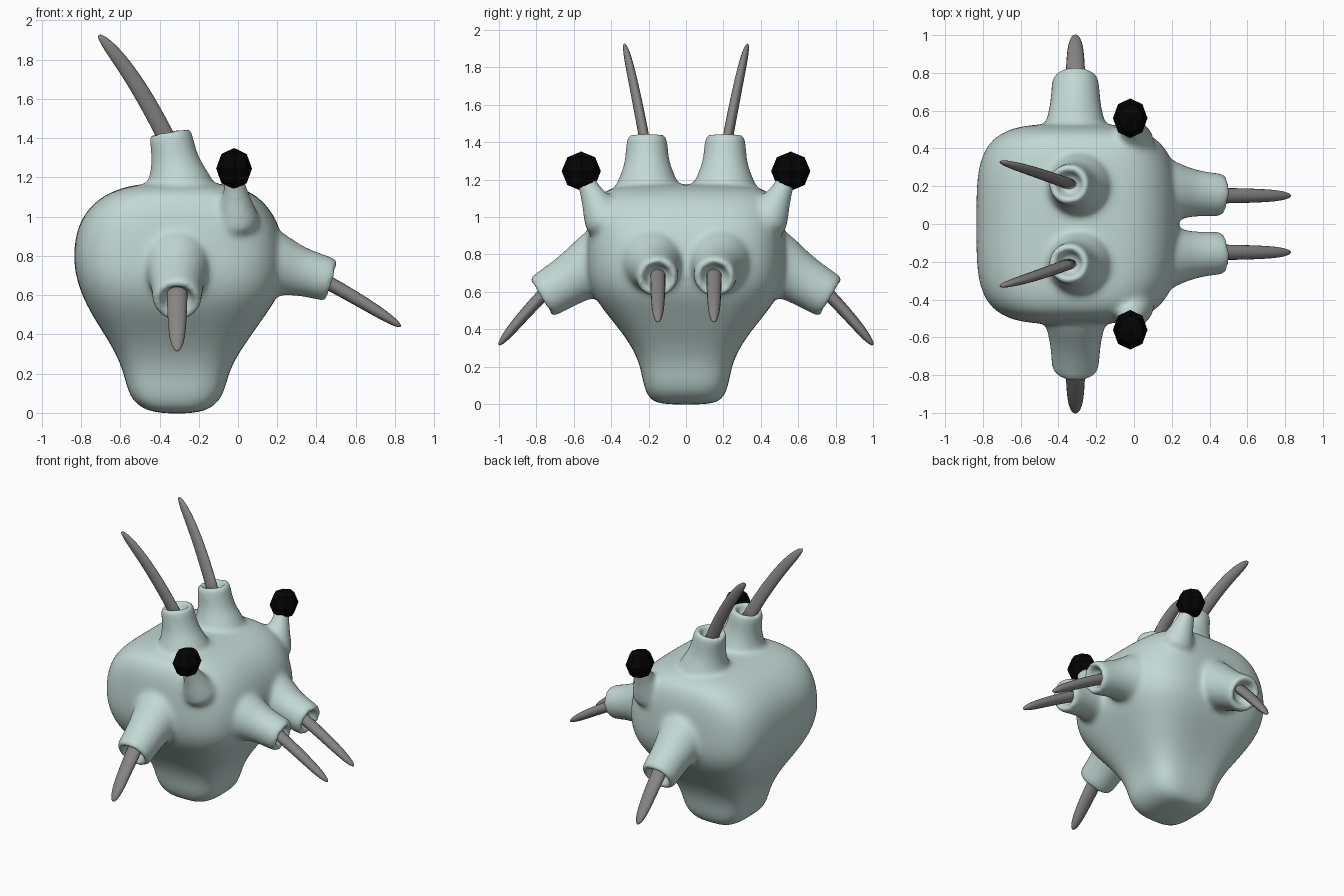
import bpy, bmesh
from math import sin, cos, tau
from mathutils import Vector

if "Cube" in bpy.data.objects:
    bpy.data.objects.remove(bpy.data.objects["Cube"])


def material(name, color):
    m = bpy.data.materials.new(name)
    m.use_nodes = True
    m.diffuse_color = (*color, 1)
    bsdf = m.node_tree.nodes["Principled BSDF"]
    bsdf.inputs["Base Color"].default_value = (*color, 1)
    bsdf.inputs["Roughness"].default_value = 0.7
    return m


SKIN = material("pale teal skin", (0.54, 0.69, 0.66))
HORN = material("grey horn", (0.25, 0.235, 0.235))
EYE = material("black eye", (0.001, 0.001, 0.001))


def loft(bm, rings):
    """Skin a list of point rings and cap both ends."""
    loops = [[bm.verts.new(p) for p in ring] for ring in rings]
    n = len(loops[0])
    faces = [bm.faces.new((a[i], a[(i + 1) % n], b[(i + 1) % n], b[i]))
             for a, b in zip(loops, loops[1:]) for i in range(n)]
    faces += [bm.faces.new(loops[0][::-1]), bm.faces.new(loops[-1])]
    bmesh.ops.recalc_face_normals(bm, faces=faces)


def ellipse(center, u, v, n=24):
    return [center + u * cos(tau * i / n) + v * sin(tau * i / n) for i in range(n)]


def finish(bm, name, mat, smooth=True):
    mesh = bpy.data.meshes.new(name)
    bm.to_mesh(mesh)
    bm.free()
    mesh.materials.append(mat)
    for p in mesh.polygons:
        p.use_smooth = smooth
    ob = bpy.data.objects.new(name, mesh)
    bpy.context.collection.objects.link(ob)
    return ob


def tube(bm, start, end, profile):
    """Lathe (distance back from the end, radius) pairs around an axis."""
    start, end = Vector(start), Vector(end)
    axis = (end - start).normalized()
    u = axis.orthogonal().normalized()
    v = axis.cross(u)
    loft(bm, [ellipse(end - axis * d, u * r, v * r) for d, r in profile])


def socket(bm, start, end, radius, flare):
    """Flared tube with a rounded rim and a hollow mouth."""
    length = (Vector(end) - Vector(start)).length
    tube(bm, start, end, [
        (length, flare), (length * 0.75, flare * 0.95),
        (length * 0.5, radius * 1.13), (length * 0.25, radius * 1.02),
        (0.03, radius), (0.0, radius * 0.94), (0.0, radius * 0.68),
        (0.03, radius * 0.58), (0.08, radius * 0.53)])


def spike(name, p0, p1, p2, across, width, depth):
    """Curved, blunt-tipped spike with an oval section."""
    p0, p1, p2 = Vector(p0), Vector(p1), Vector(p2)
    bm, rings = bmesh.new(), []
    for i in range(21):
        t = 0.999 * (1 - (1 - i / 20) ** 2)
        pos = p0 * (1 - t) ** 2 + p1 * 2 * t * (1 - t) + p2 * t * t
        tan = ((p1 - p0) * (1 - t) + (p2 - p1) * t).normalized()
        v = tan.cross(Vector(across)).normalized()
        u = v.cross(tan)
        r = (1 - 0.35 * t * t) * (1 - t ** 9) ** 0.5
        rings.append(ellipse(pos, u * width * r, v * depth * r, 16))
    loft(bm, rings)
    return finish(bm, name, HORN)


# Body sections: height, back x, front x, half width
SECTIONS = [
    (-0.005, -0.41, -0.21, 0.15), (0.03, -0.51, -0.12, 0.20),
    (0.10, -0.56, -0.07, 0.228), (0.20, -0.58, -0.05, 0.242),
    (0.30, -0.62, 0.0, 0.285), (0.40, -0.68, 0.07, 0.355),
    (0.50, -0.745, 0.14, 0.44), (0.60, -0.795, 0.21, 0.505),
    (0.70, -0.828, 0.235, 0.53), (0.80, -0.838, 0.24, 0.53),
    (0.90, -0.828, 0.225, 0.525), (1.00, -0.795, 0.19, 0.515),
    (1.09, -0.715, 0.12, 0.49), (1.145, -0.61, 0.03, 0.435),
    (1.175, -0.46, -0.10, 0.30)]


def section(z, x0, x1, w, n=40):
    """Rounded box outline, squarer at the back than at the front."""
    pts = []
    for i in range(n):
        c, s = cos(tau * i / n), sin(tau * i / n)
        power = 4.2 if c < 0 else 3.5
        k = (abs(c) ** power + abs(s) ** power) ** (-1 / power)
        pts.append(Vector(((x0 + x1) / 2 + c * k * (x1 - x0) / 2, s * k * w, z)))
    return pts


body = bmesh.new()
loft(body, [section(*s) for s in SECTIONS])

# Sockets, stalks, spikes and eyes, mirrored across y
for s, side in ((-1, "right"), (1, "left")):
    socket(body, (-0.285, s * 0.205, 1.08), (-0.348, s * 0.21, 1.442), 0.112, 0.185)
    socket(body, (-0.31, s * 0.38, 0.81), (-0.31, s * 0.78, 0.566), 0.128, 0.185)
    socket(body, (0.08, s * 0.18, 0.785), (0.483, s * 0.152, 0.674), 0.116, 0.185)
    tube(body, (0.0, s * 0.41, 0.93), (-0.02, s * 0.555, 1.23),
         [(0.33, 0.13), (0.24, 0.105), (0.15, 0.075), (0.08, 0.055), (0.0, 0.05)])

    spike(side + "_top_horn", (-0.34, s * 0.21, 1.35), (-0.525, s * 0.28, 1.735),
          (-0.71, s * 0.33, 1.925), (0, 1, 0), 0.028, 0.045)
    spike(side + "_side_spike", (-0.31, s * 0.72, 0.63), (-0.31, s * 0.87, 0.48),
          (-0.31, s * 1.0, 0.315), (1, 0, 0), 0.052, 0.034)
    spike(side + "_front_spike", (0.39, s * 0.15, 0.70), (0.62, s * 0.15, 0.58),
          (0.83, s * 0.15, 0.44), (0, 1, 0), 0.041, 0.036)

    bm = bmesh.new()
    bmesh.ops.create_uvsphere(bm, u_segments=8, v_segments=4, radius=0.105)
    bmesh.ops.scale(bm, vec=(0.87, 1, 1), verts=bm.verts)
    bmesh.ops.translate(bm, vec=(-0.02, s * 0.56, 1.245), verts=bm.verts)
    finish(bm, side + "_eye", EYE, smooth=False)

# Fuse the body and sockets into one soft skin
body_ob = finish(body, "body", SKIN)
sub = body_ob.modifiers.new("round", "SUBSURF")
sub.levels = sub.render_levels = 2
fuse = body_ob.modifiers.new("fuse", "REMESH")
fuse.mode = "VOXEL"
fuse.voxel_size = 0.014
fuse.use_smooth_shade = True
soften = body_ob.modifiers.new("soften", "SMOOTH")
soften.factor = 0.5
soften.iterations = 24
